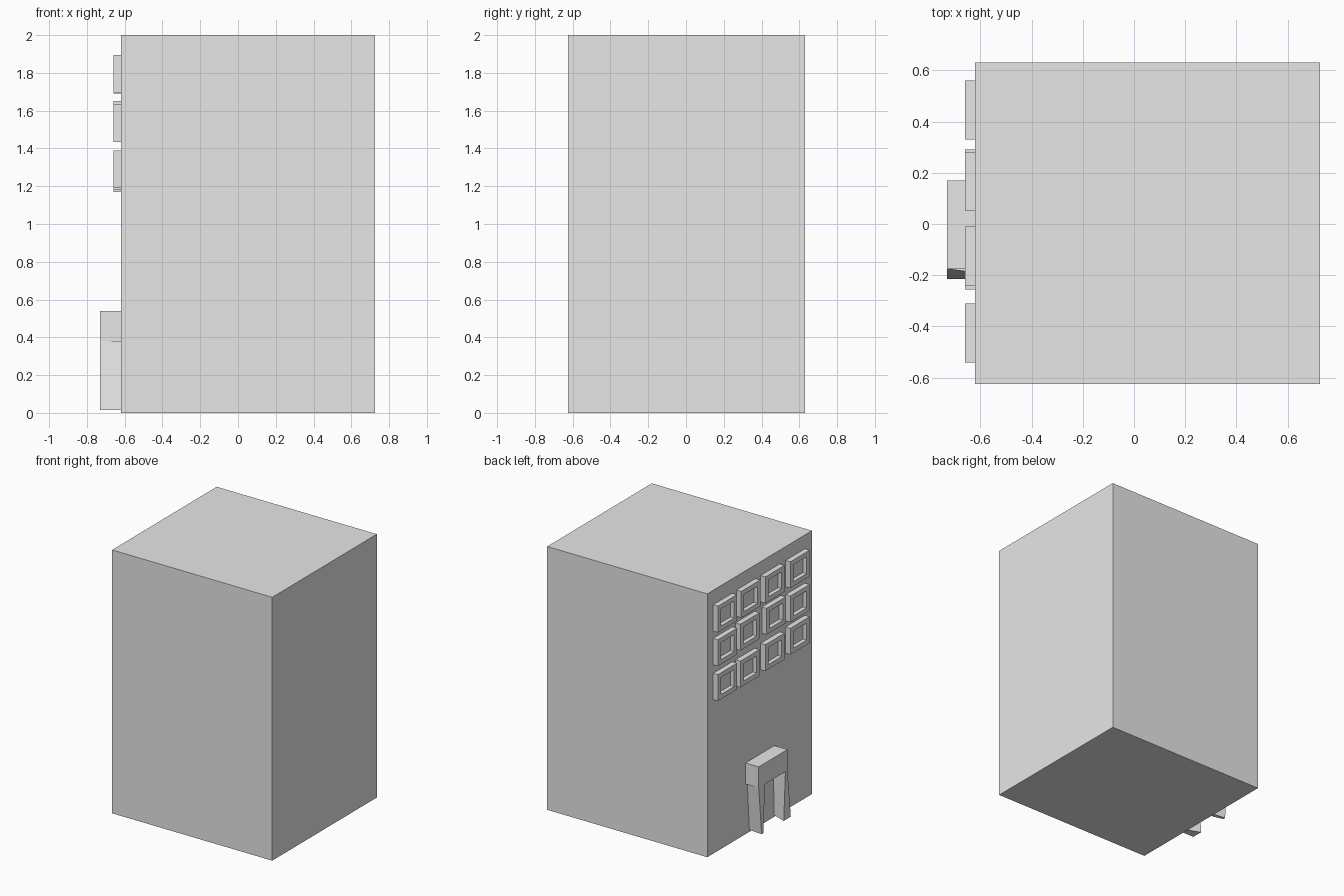
import bpy
import bmesh
from mathutils import Vector

default = bpy.data.objects.get("Cube")
if default:
    bpy.data.objects.remove(default, do_unlink=True)

WALL = -0.62   # x of the facade plane

concrete = bpy.data.materials.new("light_grey")
concrete.use_nodes = True
GREY = (0.8, 0.8, 0.8, 1)
concrete.diffuse_color = GREY
concrete.node_tree.nodes["Principled BSDF"].inputs["Base Color"].default_value = GREY


def finish(name, bm):
    bmesh.ops.recalc_face_normals(bm, faces=bm.faces)
    mesh = bpy.data.meshes.new(name)
    bm.to_mesh(mesh)
    bm.free()
    mesh.materials.append(concrete)
    obj = bpy.data.objects.new(name, mesh)
    bpy.context.collection.objects.link(obj)
    return obj


def box(xs, ys, zs):
    """Box spanning the given ranges."""
    bm = bmesh.new()
    bmesh.ops.create_cube(bm, size=1)
    for v in bm.verts:
        v.co = Vector((xs[v.co.x > 0], ys[v.co.y > 0], zs[v.co.z > 0]))
    return bm


# Main block
finish("building", box((WALL, 0.725), (-0.625, 0.63), (0, 2)))


# Windows: raised frames with a sunken pane
def window(name, y, z, width=0.23, height=0.2):
    bm = box((-0.66, WALL), (y - width / 2, y + width / 2),
             (z - height / 2, z + height / 2))
    bm.normal_update()
    pane = min(bm.faces, key=lambda f: f.calc_center_median().x)
    bmesh.ops.inset_region(bm, faces=[pane], thickness=0.05)
    bmesh.ops.inset_region(bm, faces=[pane], thickness=0.001)
    bmesh.ops.translate(bm, verts=pane.verts, vec=(0.03, 0, 0))
    finish(name, bm)


columns = (0.445, 0.165, -0.125, -0.425)
rows = (1.795, 1.535, 1.29)
# Small hand-placed offsets (y, z), keyed by row and column
nudges = {(0, 0): (0, -0.005), (1, 1): (0.01, 0.015), (1, 2): (-0.015, 0.015),
          (2, 0): (0, -0.02), (2, 1): (0.01, -0.02), (2, 2): (0, -0.01)}
for r, z in enumerate(rows):
    for c, y in enumerate(columns):
        dy, dz = nudges.get((r, c), (0, 0))
        window(f"window_{r + 1}_{c + 1}", y + dy, z + dz)

# Doorway canopy
FRONT = -0.73
finish("door_lintel", box((FRONT, WALL), (-0.175, 0.17), (0.38, 0.54)))


# Slanted doorway legs: y ranges at the foot and head, front and wall side
def leg(name, foot, head, wall_foot, wall_head):
    bm = box((FRONT, WALL), (0, 1), (0.015, 0.38))
    for v in bm.verts:
        low = v.co.z < 0.2
        if v.co.x < -0.7:
            span = foot if low else head
        else:
            span = wall_foot if low else wall_head
        v.co.y = span[v.co.y > 0.5]
    finish(name, bm)


leg("door_leg_back", (0.115, 0.135), (0.095, 0.17), (0.09, 0.125), (0.09, 0.15))
leg("door_leg_front", (-0.215, -0.13), (-0.175, -0.15),
    (-0.215, -0.17), (-0.19, -0.165))
